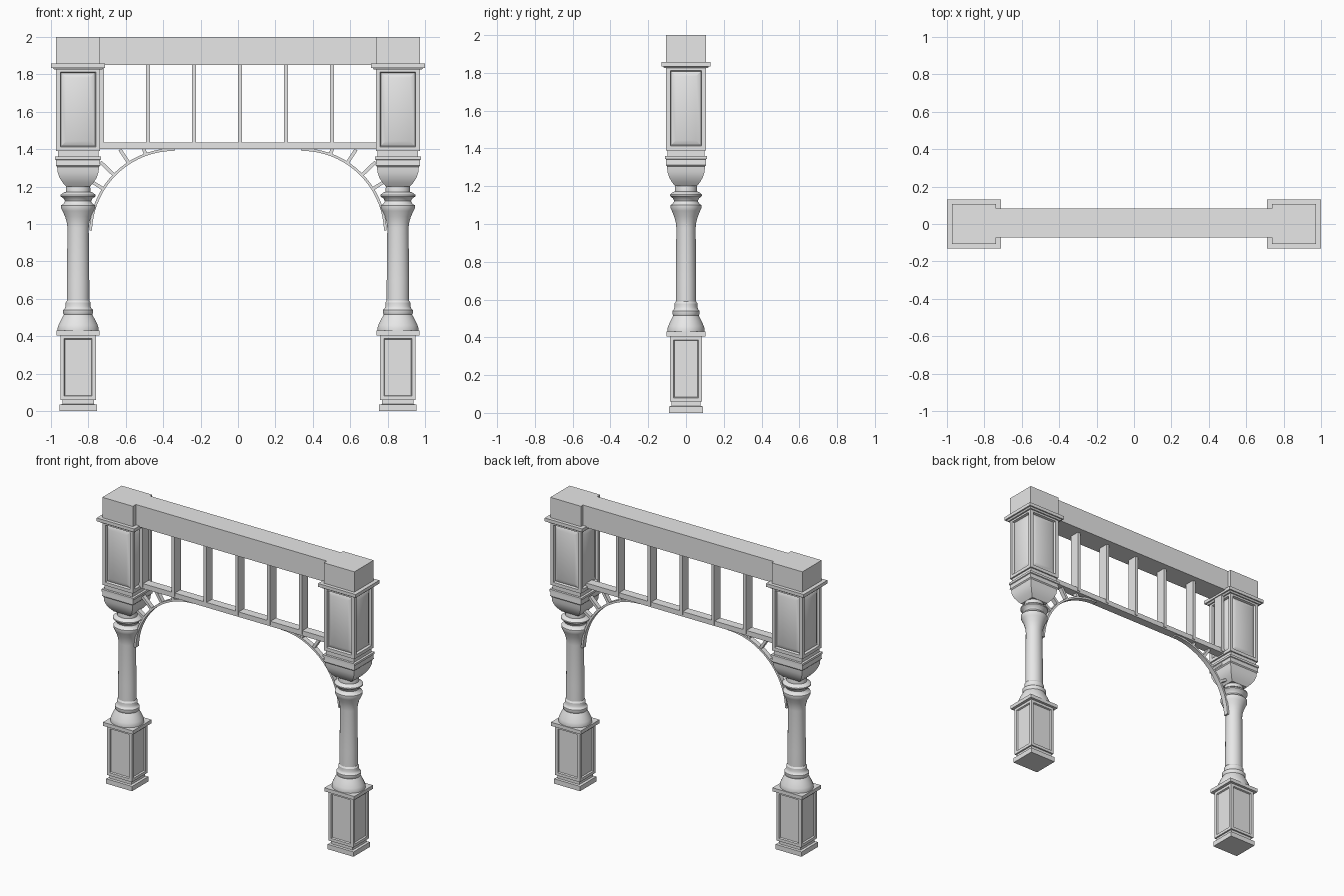
import bpy, bmesh, math
from mathutils import Vector

cube = bpy.data.objects.get("Cube")
if cube:
    bpy.data.objects.remove(cube, do_unlink=True)

stone = bpy.data.materials.new("light_grey")
stone.use_nodes = True
stone.diffuse_color = (0.8, 0.8, 0.8, 1)
stone.node_tree.nodes["Principled BSDF"].inputs["Base Color"].default_value = (0.8, 0.8, 0.8, 1)

POST_X = 0.855
SQUASH = 0.9       # posts are slightly shallower than wide
BEAM_Y = 0.005


def finish(bm, name, smooth=False):
    bmesh.ops.recalc_face_normals(bm, faces=bm.faces)
    mesh = bpy.data.meshes.new(name)
    bm.to_mesh(mesh)
    bm.free()
    mesh.materials.append(stone)
    obj = bpy.data.objects.new(name, mesh)
    bpy.context.collection.objects.link(obj)
    if smooth:
        bpy.ops.object.select_all(action='DESELECT')
        obj.select_set(True)
        bpy.context.view_layer.objects.active = obj
        bpy.ops.object.shade_smooth_by_angle(angle=math.radians(32))
    return obj


def bridge(bm, rings):
    """Skin a row of vertex rings and cap both ends."""
    for a, b in zip(rings, rings[1:]):
        n = len(a)
        for i in range(n):
            bm.faces.new((a[i], a[(i + 1) % n], b[(i + 1) % n], b[i]))
    bm.faces.new(rings[0])
    bm.faces.new(rings[-1])


def loft(name, x, profile, sides):
    """Stack (half width, height) rings; four sides make a square section."""
    bm = bmesh.new()
    grow = math.sqrt(2) if sides == 4 else 1
    angles = [(i + 0.5) * math.tau / sides for i in range(sides)]
    bridge(bm, [[bm.verts.new((x + r * grow * math.cos(a),
                               r * grow * math.sin(a) * SQUASH, z)) for a in angles]
                for r, z in profile])
    return finish(bm, name, True)


def box_mesh(lo, hi):
    bm = bmesh.new()
    bmesh.ops.create_cube(bm, size=1)
    lo, hi = Vector(lo), Vector(hi)
    for v in bm.verts:
        v.co = (lo + hi) / 2 + v.co * (hi - lo)
    return bm


def box(name, lo, hi):
    return finish(box_mesh(lo, hi), name)


def panelled(name, x, half, z0, z1, steps, smooth=False):
    """Square block whose four sides are inset in (thickness, depth) steps."""
    bm = box_mesh((x - half, -half * SQUASH, z0), (x + half, half * SQUASH, z1))
    bm.normal_update()
    sides = [f for f in bm.faces if abs(f.normal.z) < 0.5]
    for thickness, depth in steps:
        bmesh.ops.inset_individual(bm, faces=sides, thickness=thickness,
                                   depth=depth, use_even_offset=True)
    return finish(bm, name, smooth)


def bar(name, a, b, width, depth):
    """Flat bar between two (x, z) points."""
    a, b = Vector(a), Vector(b)
    side = Vector((-(b - a).y, (b - a).x)).normalized() * width / 2
    bm = bmesh.new()
    bridge(bm, [[bm.verts.new((p.x, BEAM_Y + y, p.y)) for p in (a + side, b + side, b - side, a - side)]
                for y in (-depth / 2, depth / 2)])
    return finish(bm, name)


foot = [(.1, 0), (.1, .034), (.084, .037), (.084, .062)]
plate = [(.115, .405), (.115, .43)]
shaft = [(.11, .43), (.11, .445), (.105, .46), (.093, .485), (.082, .505), (.076, .515),
         (.081, .525), (.081, .54), (.072, .548), (.067, .56), (.067, .58), (.06, .59),
         (.06, .7), (.057, .98), (.061, 1.01), (.07, 1.04), (.084, 1.07), (.091, 1.085),
         (.091, 1.1), (.078, 1.108), (.07, 1.122), (.076, 1.135), (.094, 1.148),
         (.094, 1.156), (.078, 1.168), (.066, 1.172), (.066, 1.19), (.062, 1.21)]
capital = [(.064, 1.2), (.083, 1.222), (.099, 1.247), (.109, 1.275), (.112, 1.305),
           (.119, 1.312), (.117, 1.342), (.123, 1.345), (.123, 1.36), (.108, 1.361), (.108, 1.392)]

for label, s in (("left", 1), ("right", -1)):
    x = s * POST_X

    # Post, from the ground up
    loft(label + "_foot", x, foot, 4)
    panelled(label + "_pedestal", x, .095, .06, .407, [(.02, 0), (.004, -.01)])
    loft(label + "_pedestal_plate", x, plate, 4)
    loft(label + "_column", x, shaft, 32)
    loft(label + "_capital", x, capital, 4)
    panelled(label + "_upper_post", x, .118, 1.39, 1.835,
             [(.023, 0), (.004, -.016), (.026, .012)], True)
    loft(label + "_cornice", x, [(.128, 1.825), (.135, 1.835), (.145, 1.835), (.145, 1.858)], 4)
    loft(label + "_top_block", x, [(.118, 1.855), (.118, 2)], 4)

    # Curved bracket with radial spokes
    cx, cz, outer, inner = s * .34, .95, .455, .441
    bm = bmesh.new()
    rings = []
    for i in range(25):
        a = math.radians(88 * i / 24)
        rings.append([bm.verts.new((cx + s * r * math.sin(a), BEAM_Y + y, cz + r * math.cos(a)))
                      for r, y in ((inner, -.017), (outer, -.017), (outer, .017), (inner, .017))])
    bridge(bm, rings)
    finish(bm, label + "_bracket_arc", True)
    for deg, reach in ((20, .04), (33, .085), (46, .1), (58, .07)):
        a = math.radians(deg)
        d = Vector((s * math.sin(a), math.cos(a)))
        c = Vector((cx, cz))
        bar(label + "_bracket_spoke", c + d * .445, c + d * (.45 + reach), .018, .03)

# Top beam, lower rail and slats between them
box("top_beam", (-.75, BEAM_Y - .078, 1.85), (.75, BEAM_Y + .078, 2))
box("lower_rail", (-.75, BEAM_Y - .03, 1.4), (.75, BEAM_Y + .03, 1.435))
for i in range(6):
    sx = -.727 + i * .246
    box("slat", (sx - .011, BEAM_Y - .035, 1.41), (sx + .011, BEAM_Y + .035, 1.855))
